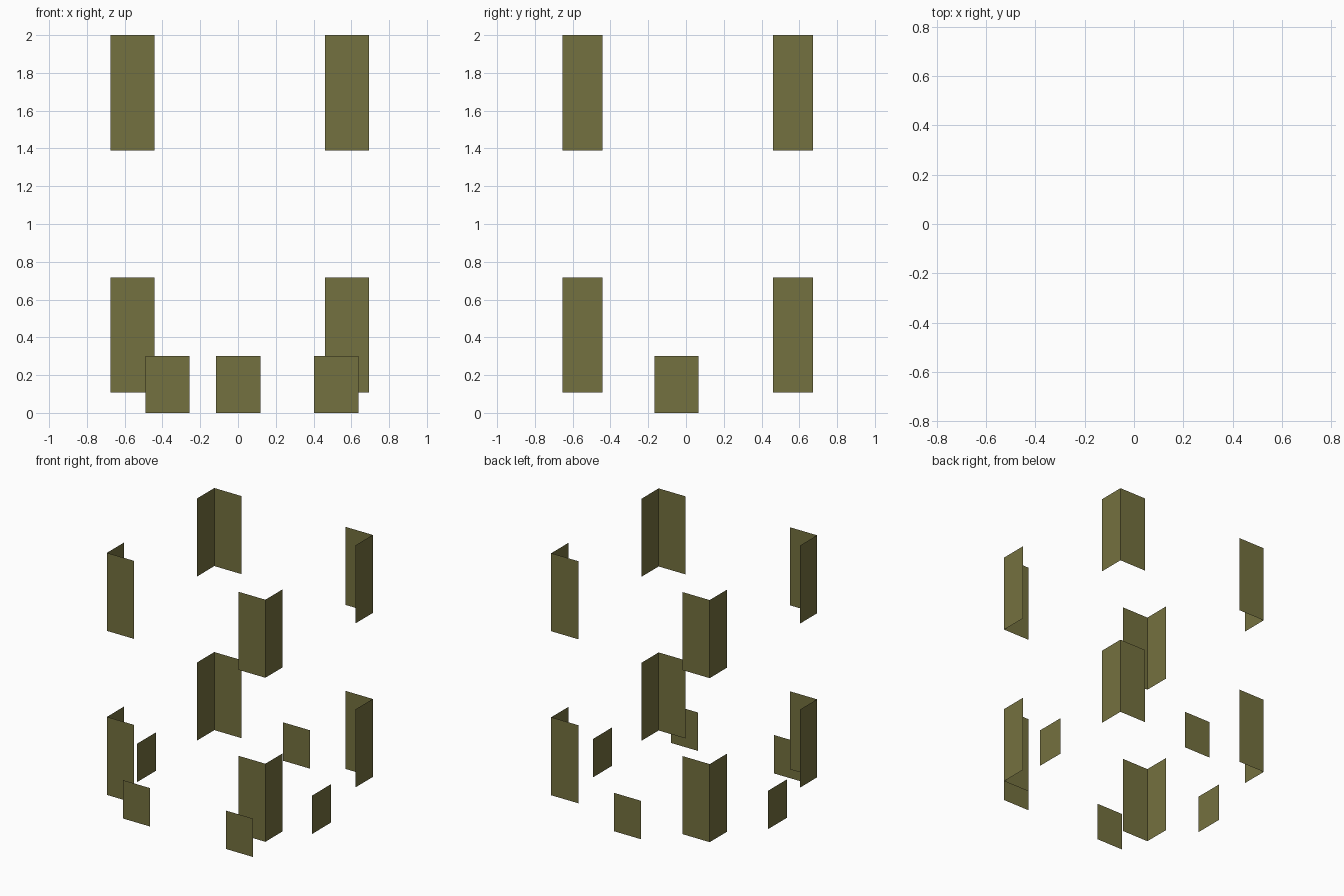
import bpy

if "Cube" in bpy.data.objects:
    bpy.data.objects.remove(bpy.data.objects["Cube"])

# One flat olive colour for everything
olive = bpy.data.materials.new("olive")
olive.diffuse_color = (0.175, 0.164, 0.050, 1.0)
olive.use_nodes = True
olive.node_tree.nodes["Principled BSDF"].inputs["Base Color"].default_value = olive.diffuse_color


def sheet(name, path, z0, z1):
    """Upright zero-thickness sheet following a plan path of (x, y) points."""
    n = len(path)
    verts = [(x, y, z) for z in (z0, z1) for x, y in path]
    faces = [(i, i + 1, n + i + 1, n + i) for i in range(n - 1)]
    mesh = bpy.data.meshes.new(name)
    mesh.from_pydata(verts, [], faces)
    mesh.materials.append(olive)
    obj = bpy.data.objects.new(name, mesh)
    bpy.context.collection.objects.link(obj)
    return obj


# Angled corner sheets: (outer, inner) limits on each side
X_SIDES = {"left": (-0.676, -0.442), "right": (0.694, 0.460)}
Y_SIDES = {"front": (-0.653, -0.441), "back": (0.673, 0.461)}
LEVELS = {"lower": (0.108, 0.718), "upper": (1.39, 2.0)}

for level, (z0, z1) in LEVELS.items():
    for x_side, (xo, xi) in X_SIDES.items():
        for y_side, (yo, yi) in Y_SIDES.items():
            path = [(xi, yo), (xo, yo), (xo, yi)]
            # keep the faces pointing outward
            if xo * yo > 0:
                path.reverse()
            if xo * yo > 0:
                path = path
            sheet(f"{level}_{y_side}_{x_side}_corner", path, z0, z1)

# Small foot panels standing on the ground
W, H = 0.234, 0.30
for name, x in (("front_left_panel", -0.49), ("front_right_panel", 0.403)):
    sheet(name, [(x, -0.722), (x + W, -0.722)], 0, H)
sheet("back_panel", [(0.118, 0.722), (0.118 - W, 0.722)], 0, H)
sheet("right_panel", [(0.757, -0.167), (0.757, -0.167 + W)], 0, H)
sheet("left_panel", [(-0.757, -0.167 + W), (-0.757, -0.167)], 0, H)

# Point every corner sheet away from the centre
for obj in bpy.data.objects:
    mesh = obj.data
    p = mesh.polygons[0]
    if p.normal.dot(p.center) - p.normal.z * p.center.z < 0:
        mesh.flip_normals()
